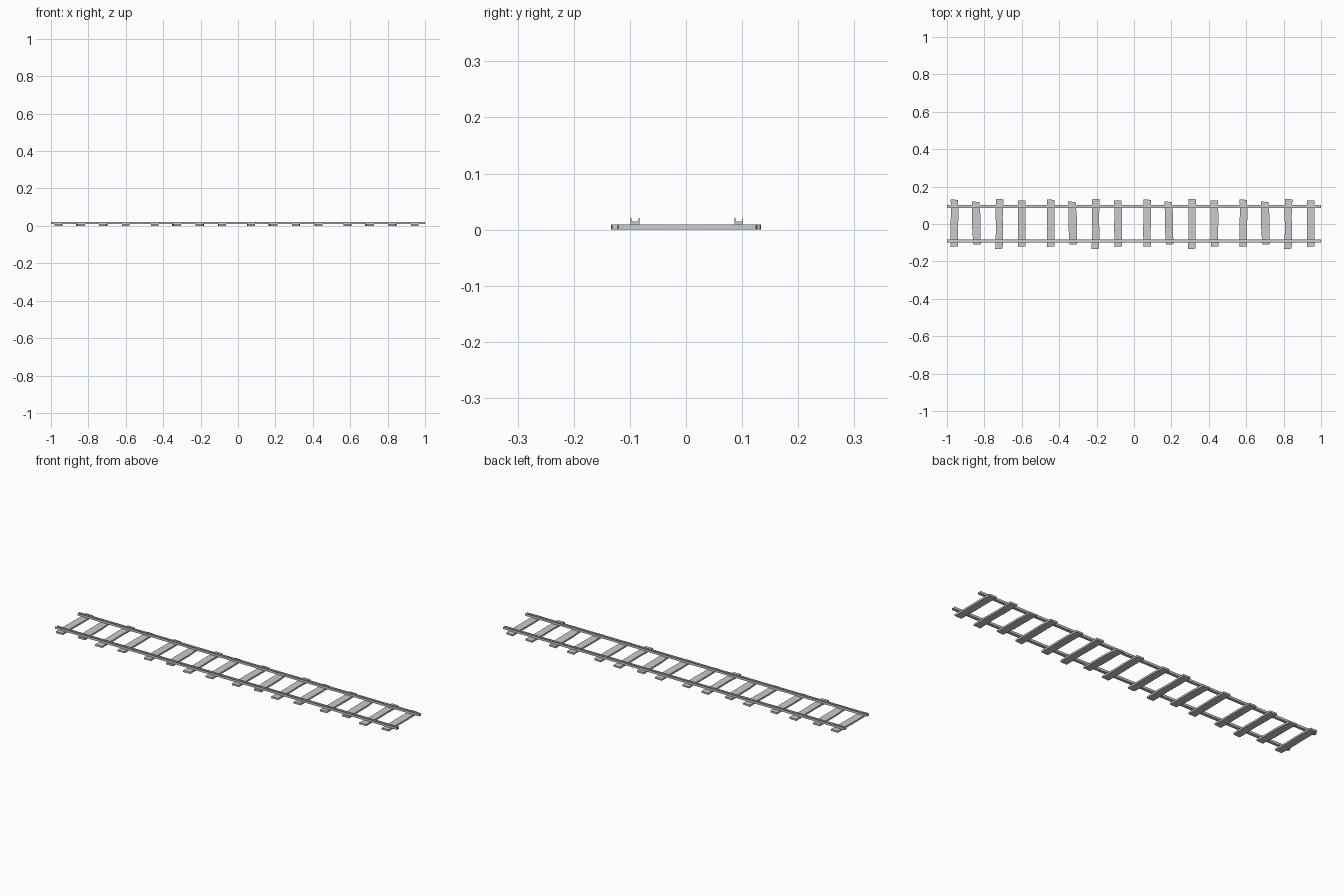
import bpy

if "Cube" in bpy.data.objects:
    bpy.data.objects.remove(bpy.data.objects["Cube"])

SLEEPER_H = 0.009
PERIOD = 0.515


def prism(name, outline, to_3d):
    """Solid made by sweeping a 2D outline between two ends (t = 0, 1)."""
    n = len(outline)
    verts = [to_3d(a, b, t) for t in (0, 1) for a, b in outline]
    faces = [tuple(reversed(range(n))), tuple(range(n, 2 * n))]
    faces += [(i, (i + 1) % n, n + (i + 1) % n, n + i) for i in range(n)]
    mesh = bpy.data.meshes.new(name)
    mesh.from_pydata(verts, [], faces)
    obj = bpy.data.objects.new(name, mesh)
    bpy.context.collection.objects.link(obj)
    # consistent outward normals
    import bmesh
    bm = bmesh.new()
    bm.from_mesh(mesh)
    bmesh.ops.recalc_face_normals(bm, faces=bm.faces)
    bm.to_mesh(mesh)
    bm.free()
    return obj


# Rails: shallow upright channels running the full length
def rail(name, y0, y1):
    z0, floor, top, w = SLEEPER_H, 0.0143, 0.0208, 0.0015
    profile = [(y0, z0), (y1, z0), (y1, top), (y1 - w, top),
               (y1 - w, floor), (y0 + w, floor), (y0 + w, top), (y0, top)]
    prism(name, profile, lambda y, z, t: (2 * t - 1, y, z))


rail("rail_front", -0.099, -0.083)
rail("rail_back", 0.0865, 0.102)

# Sleepers: four rough planks repeated along the track
# (centre x, y min, y max, x shift of the back end, edge wobble)
planks = [
    (-0.960, -0.122, 0.131, 0.000, 0.001),
    (-0.843, -0.110, 0.120, -0.008, 0.002),
    (-0.720, -0.134, 0.134, 0.004, -0.002),
    (-0.600, -0.122, 0.127, -0.002, 0.001),
]
for g in range(4):
    for k, (cx, y0, y1, lean, wob) in enumerate(planks):
        cx += g * PERIOD
        ym = (y0 + y1) / 2
        h = 0.020
        s = lean / 2
        outline = [(cx - s - h, y0), (cx - s + h, y0 + 0.002),
                   (cx - s + h - wob, ym - 0.05), (cx + h + wob, ym + 0.04),
                   (cx + s + h, y1 - 0.002), (cx + s - h, y1),
                   (cx + s - h + wob, ym + 0.06), (cx - h - wob, ym - 0.03)]
        prism(f"sleeper_{g * 4 + k + 1}", outline,
              lambda x, y, t: (x, y, t * SLEEPER_H))
